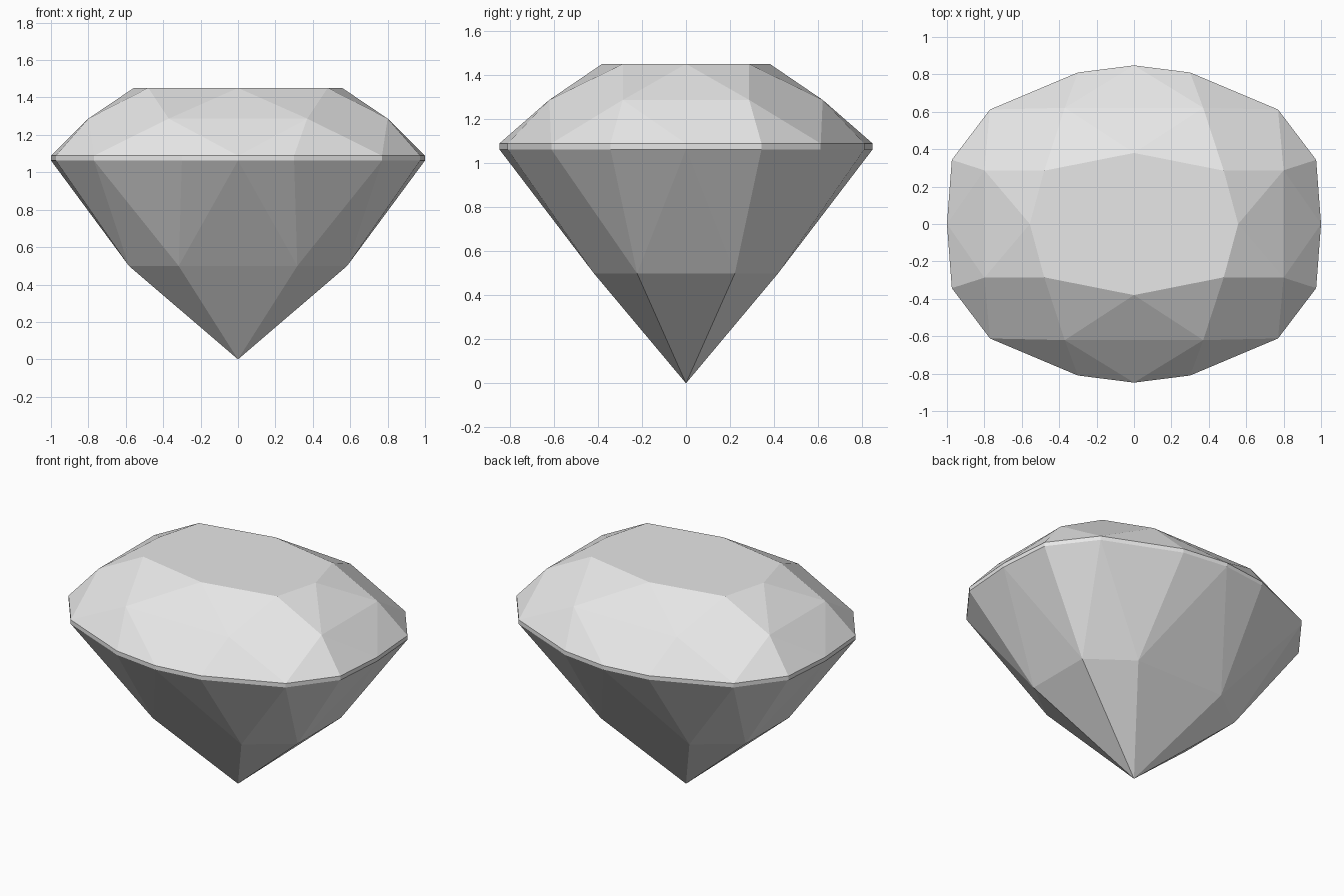
import bpy
import bmesh

cube = bpy.data.objects.get("Cube")
if cube:
    bpy.data.objects.remove(cube, do_unlink=True)

stone = bpy.data.materials.new("pale_grey_stone")
stone.use_nodes = True
colour = (0.8, 0.8, 0.8, 1.0)
stone.diffuse_color = colour
stone.node_tree.nodes["Principled BSDF"].inputs["Base Color"].default_value = colour

bm = bmesh.new()


def ring(quarter, z):
    """Mirror the points of one quadrant into a closed counter-clockwise ring."""
    half = quarter + [(-x, y) for x, y in reversed(quarter) if x > 0]
    full = half + [(x, -y) for x, y in reversed(half) if y > 0]
    return [bm.verts.new((x, y, z)) for x, y in full]


# Cushion outline shared by both edges of the girdle
outline = [(1, 0), (0.974, 0.343), (0.77, 0.612), (0.3, 0.81), (0, 0.848)]
table = ring([(0.557, 0), (0.48, 0.285), (0, 0.38)], 1.451)
crown = ring([(0.8, 0.287), (0.37, 0.621)], 1.287)
girdle_top = ring(outline, 1.089)
girdle_low = ring(outline, 1.063)
pavilion = ring([(0.583, 0.222), (0.317, 0.418)], 0.499)
culet = bm.verts.new((0, 0, 0))

# Flat table and thin girdle band
bm.faces.new(table)
for i in range(16):
    j = (i + 1) % 16
    bm.faces.new((girdle_low[i], girdle_low[j], girdle_top[j], girdle_top[i]))

for k in range(8):
    n, before = (k + 1) % 8, k - 1
    corner, middle, after = 2 * k, 2 * k + 1, (2 * k + 2) % 16

    # Crown: star facet, creased kite facet and two girdle facets
    bm.faces.new((table[k], crown[k], table[n]))
    bm.faces.new((table[k], crown[before], crown[k]))
    bm.faces.new((crown[before], girdle_top[corner], crown[k]))
    bm.faces.new((crown[k], girdle_top[corner], girdle_top[middle]))
    bm.faces.new((crown[k], girdle_top[middle], girdle_top[after]))

    # Pavilion: creased main facet and two girdle facets
    bm.faces.new((culet, pavilion[k], pavilion[before]))
    bm.faces.new((pavilion[before], pavilion[k], girdle_low[corner]))
    bm.faces.new((pavilion[k], girdle_low[middle], girdle_low[corner]))
    bm.faces.new((pavilion[k], girdle_low[after], girdle_low[middle]))

bmesh.ops.recalc_face_normals(bm, faces=bm.faces[:])
mesh = bpy.data.meshes.new("cut_gemstone")
bm.to_mesh(mesh)
bm.free()
mesh.materials.append(stone)
gem = bpy.data.objects.new("cut_gemstone", mesh)
bpy.context.collection.objects.link(gem)
